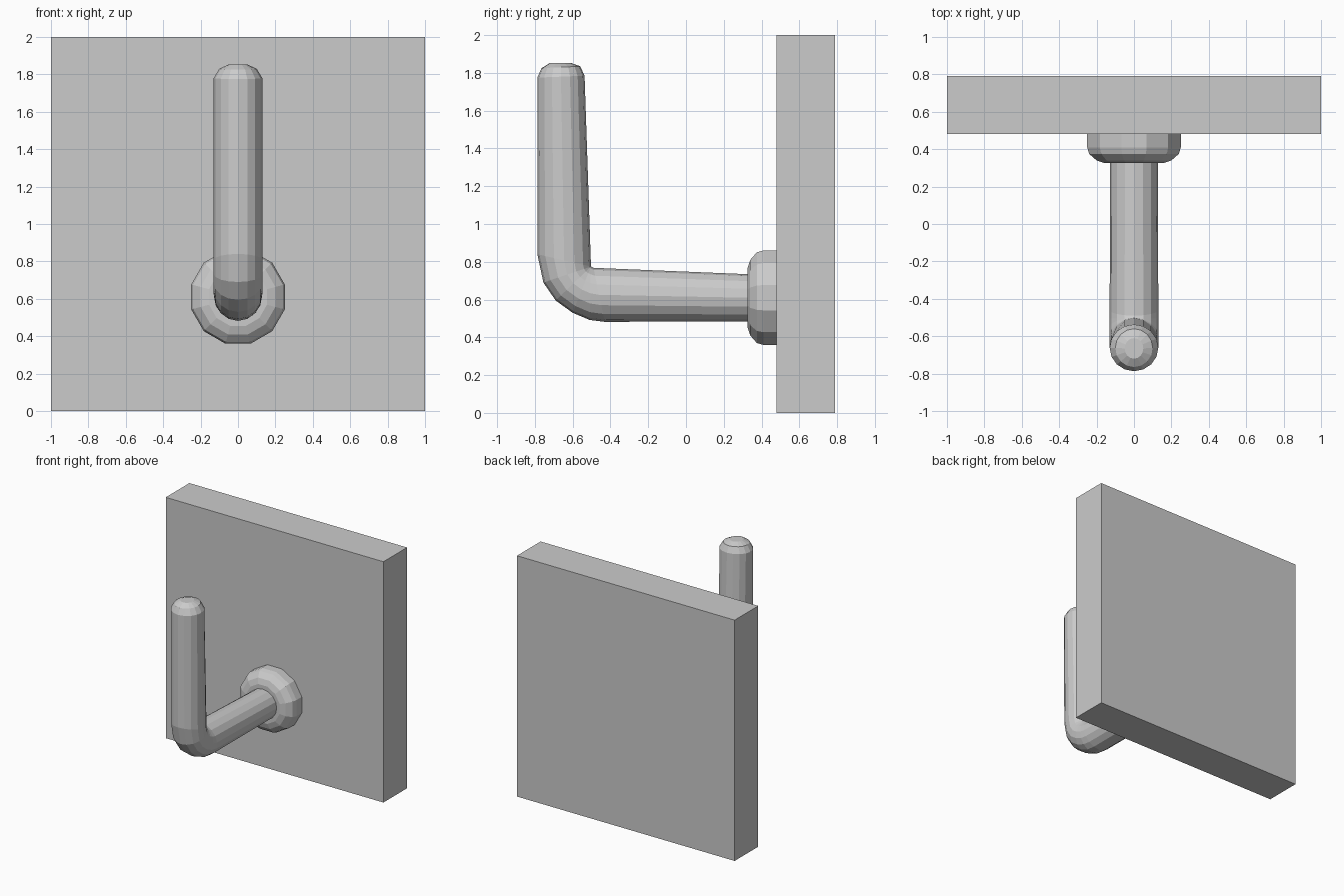
import bpy, bmesh
from math import sin, cos, pi
from mathutils import Vector

if "Cube" in bpy.data.objects:
    bpy.data.objects.remove(bpy.data.objects["Cube"])


def loft(name, rings, sides, phase=0.0):
    """Skin elliptical rings: (outer (y, z), inner (y, z), half width in x)."""
    bm = bmesh.new()
    loops = []
    for outer, inner, w in rings:
        o, i = Vector((0, *outer)), Vector((0, *inner))
        mid, half = (o + i) / 2, (o - i) / 2
        angles = [2 * pi * (k + phase) / sides for k in range(sides)]
        loops.append([bm.verts.new(mid + half * cos(a) + Vector((w * sin(a), 0, 0)))
                      for a in angles])
    for a, b in zip(loops, loops[1:]):
        for k in range(sides):
            n = (k + 1) % sides
            bm.faces.new((a[k], a[n], b[n], b[k]))
    bm.faces.new(loops[0])
    bm.faces.new(loops[-1])
    bmesh.ops.remove_doubles(bm, verts=bm.verts, dist=0.0005)
    bmesh.ops.recalc_face_normals(bm, faces=bm.faces)
    mesh = bpy.data.meshes.new(name)
    bm.to_mesh(mesh)
    bm.free()
    obj = bpy.data.objects.new(name, mesh)
    bpy.context.collection.objects.link(obj)
    return obj


# Square wall plate
bpy.ops.mesh.primitive_cube_add(size=1, location=(0, 0.635, 1))
plate = bpy.context.object
plate.name = "wall_plate"
plate.scale = (2, 0.31, 2)

# Rounded collar where the hook meets the plate
flat = 1 / cos(pi / 12)
collar = [(0.49, 0.25), (0.41, 0.25), (0.375, 0.24), (0.34, 0.2), (0.325, 0.155)]
loft("collar", [((y, 0.61 - r * flat), (y, 0.61 + r * flat), r * flat)
                for y, r in collar], 12, 0.5)

# Bent hook: arm, elbow turning about its inner corner, upright, domed tip
corner = (-0.503, 0.775)
hook = [((0.36, 0.485), (0.36, 0.733), 0.128),
        ((-0.43, 0.482), (-0.49, 0.768), 0.13)]
elbow = [(-0.51, 0.492), (-0.60, 0.53), (-0.69, 0.595), (-0.755, 0.69), (-0.787, 0.84)]
hook += [(p, corner, 0.13) for p in elbow]
hook += [((-0.787, 1.775), (-0.537, 1.785), 0.13),
         ((-0.765, 1.825), (-0.56, 1.835), 0.1),
         ((-0.72, 1.853), (-0.61, 1.853), 0.05)]
loft("hook", hook, 16)
